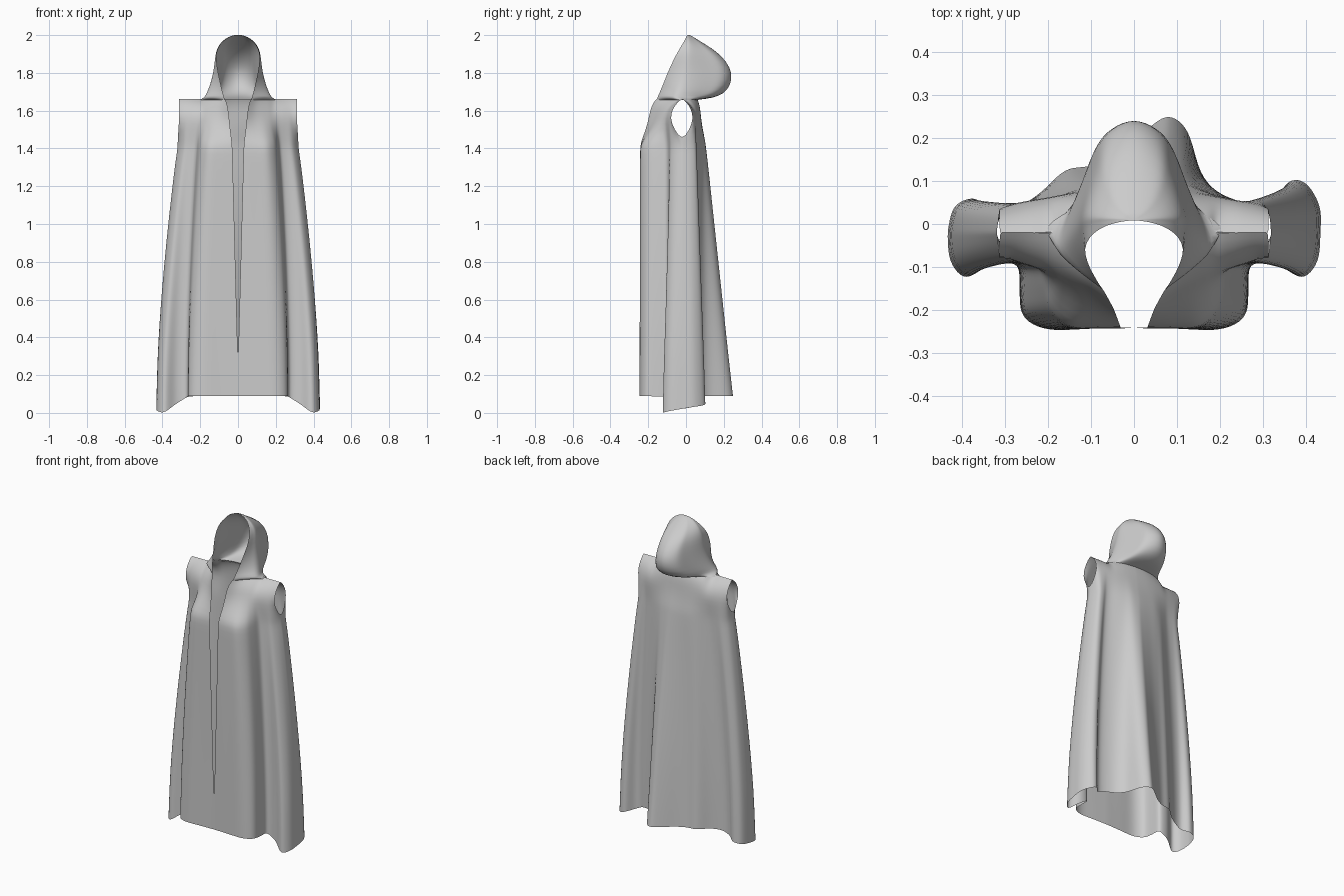
import bpy, bmesh
from mathutils import Vector

if "Cube" in bpy.data.objects:
    bpy.data.objects.remove(bpy.data.objects["Cube"])


def lerp(a, b, t):
    return a + (b - a) * t


def blend(r0, r1, t):
    return [(lerp(a[0], b[0], t), lerp(a[1], b[1], t)) for a, b in zip(r0, r1)]


def spline(pts, n=3):
    """Smooth curve through the points."""
    p = [pts[0]] + pts + [pts[-1]]
    out = []
    for i in range(1, len(p) - 2):
        a, b, c, d = p[i - 1:i + 3]
        for k in range(n):
            t = k / n
            out.append(0.5 * (2 * b + (c - a) * t + (2 * a - 5 * b + 4 * c - d) * t * t
                              + (3 * b - a - 3 * c + d) * t ** 3))
    return out + [pts[-1]]


def sheet(bm, rows):
    """Loft a cloth sheet through rows of control points."""
    grid = [[bm.verts.new(p) for p in spline(r)] for r in rows]
    for r0, r1 in zip(grid, grid[1:]):
        for i in range(len(r0) - 1):
            bm.faces.new((r0[i], r0[i + 1], r1[i + 1], r1[i]))


def finish(name, bm, weld):
    bmesh.ops.remove_doubles(bm, verts=[v for v in bm.verts if weld(v.co)], dist=0.0008)
    bmesh.ops.recalc_face_normals(bm, faces=bm.faces)
    for f in bm.faces:
        f.smooth = True
    me = bpy.data.meshes.new(name)
    bm.to_mesh(me)
    bm.free()
    ob = bpy.data.objects.new(name, me)
    bpy.context.collection.objects.link(ob)
    ob.modifiers.new("smooth", 'SUBSURF').levels = 1
    ob.modifiers["smooth"].render_levels = 1


def hem_z(x, y):
    s = min(1, max(0, (abs(x) - .26) / .13))
    return .09 - s * (.065 - .17 * y)


# Front panel sections, slit edge to side seam
f_hem = [(0, -.24), (.1, -.243), (.2, -.245), (.258, -.214), (.266, -.15), (.272, -.095),
         (.33, -.092), (.39, -.125), (.427, -.085), (.433, -.02)]
f_chest = [(.03, -.243), (.1, -.243), (.155, -.238), (.195, -.2), (.21, -.15), (.22, -.105),
           (.25, -.09), (.285, -.08), (.308, -.05), (.32, -.02)]
f_arm = [(.047, -.197), (.085, -.172), (.13, -.15), (.16, -.135), (.185, -.122), (.21, -.11),
         (.24, -.1), (.27, -.09), (.29, -.085), (.312, -.085)]
f_top = [(.07, -.155), (.1, -.115), (.13, -.08), (.16, -.05), (.19, -.02), (.21, -.02),
         (.235, -.02), (.26, -.02), (.285, -.02), (.312, -.02)]

# Back panel sections, right seam to left seam
b_hem = [(.433, -.02), (.432, .04), (.40, .094), (.36, .099), (.32, .05), (.27, .045), (.2, .07),
         (.155, .12), (.125, .215), (.08, .25), (.03, .22), (-.04, .165), (-.1, .135),
         (-.16, .125), (-.22, .07), (-.28, .035), (-.33, .03), (-.37, .06), (-.418, .04),
         (-.433, -.02)]
b_chest = [(.32, -.02), (.315, .02), (.3, .05), (.275, .055), (.25, .05), (.22, .055), (.18, .07),
           (.14, .085), (.1, .1), (.06, .105), (.03, .105), (-.03, .1), (-.08, .095),
           (-.12, .085), (-.16, .07), (-.2, .055), (-.24, .05), (-.28, .045), (-.31, .02),
           (-.32, -.02)]
b_arm = [(x * .975, .04 + .04 * (1 - (x / .32) ** 2)) for x, y in b_chest]
b_top = [(x, -.02 + .08 * max(0, 1 - (x / .19) ** 2) ** .5) for x, y in b_arm]
b_top[5], b_top[15] = (.19, -.02), (-.19, -.02)


def panel_rows(hem, chest, arm, top, front):
    """Hem to shoulder ridge; the seam opens above z = 1.45 to form the armhole."""
    rows = [[Vector((x, y, hem_z(x, y))) for x, y in hem]]
    for z in (.25, .4, .6, .9, 1.2, 1.34):
        t = (z - .08) / 1.34
        r = [(x * (1 + .2 * t * (1 - t)), y) for x, y in blend(hem, chest, t)]
        if front:
            r[0] = (max(0, z - .25) * .026, r[0][1])
        rows.append([Vector((x, y, z)) for x, y in r])
    low = blend(chest, arm, .15)
    low[-1] = chest[-1]
    if not front:
        low[0] = chest[0]
    for z, r in ((1.405, chest), (1.44, low), (1.5, blend(chest, arm, .65)), (1.56, arm),
                 (1.61, blend(arm, top, .22)), (1.645, blend(arm, top, .62)), (1.663, top)):
        rows.append([Vector((x, y, z)) for x, y in r])
    return rows


# Cloak body
bm = bmesh.new()
front = panel_rows(f_hem, f_chest, f_arm, f_top, True)
sheet(bm, front)
sheet(bm, [[Vector((-p.x, p.y, p.z)) for p in r] for r in front])
sheet(bm, panel_rows(b_hem, b_chest, b_arm, b_top, False))
finish("cloak_body", bm, lambda c: c.z < 1.46)

# Hood: z, face edge x and y, side width, back y
hood = [(1.668, .073, -.152, .182, .15), (1.69, .08, -.142, .168, .2), (1.73, .09, -.125, .15, .237),
        (1.80, .105, -.098, .13, .248), (1.86, .115, -.07, .122, .215), (1.91, .113, -.045, .116, .167),
        (1.95, .095, -.02, .1, .105), (1.98, .065, -.003, .07, .055), (1.997, .035, .005, .036, .028)]
half_rows = [[Vector((x, y, 1.657)) for x, y in
              ((.07, -.155), (.13, -.085), (.205, -.02), (.16, .025), (.085, .053), (0, .06))]]
for z, ex, ey, w, by in hood:
    sy = lerp(ey, by, .33)
    half_rows.append([Vector((x, y, z)) for x, y in
                      ((ex, ey), (lerp(ex, w, .7), lerp(ey, sy, .5)), (w, sy),
                       (w * .75, lerp(sy, by, .5)), (w * .52, lerp(sy, by, .84)), (0, by))])
half_rows.append([Vector((0, .01, 2.004))] * 6)
bm = bmesh.new()
sheet(bm, [h + [Vector((-p.x, p.y, p.z)) for p in reversed(h[:-1])] for h in half_rows])
finish("hood", bm, lambda c: c.z > 1.999)
